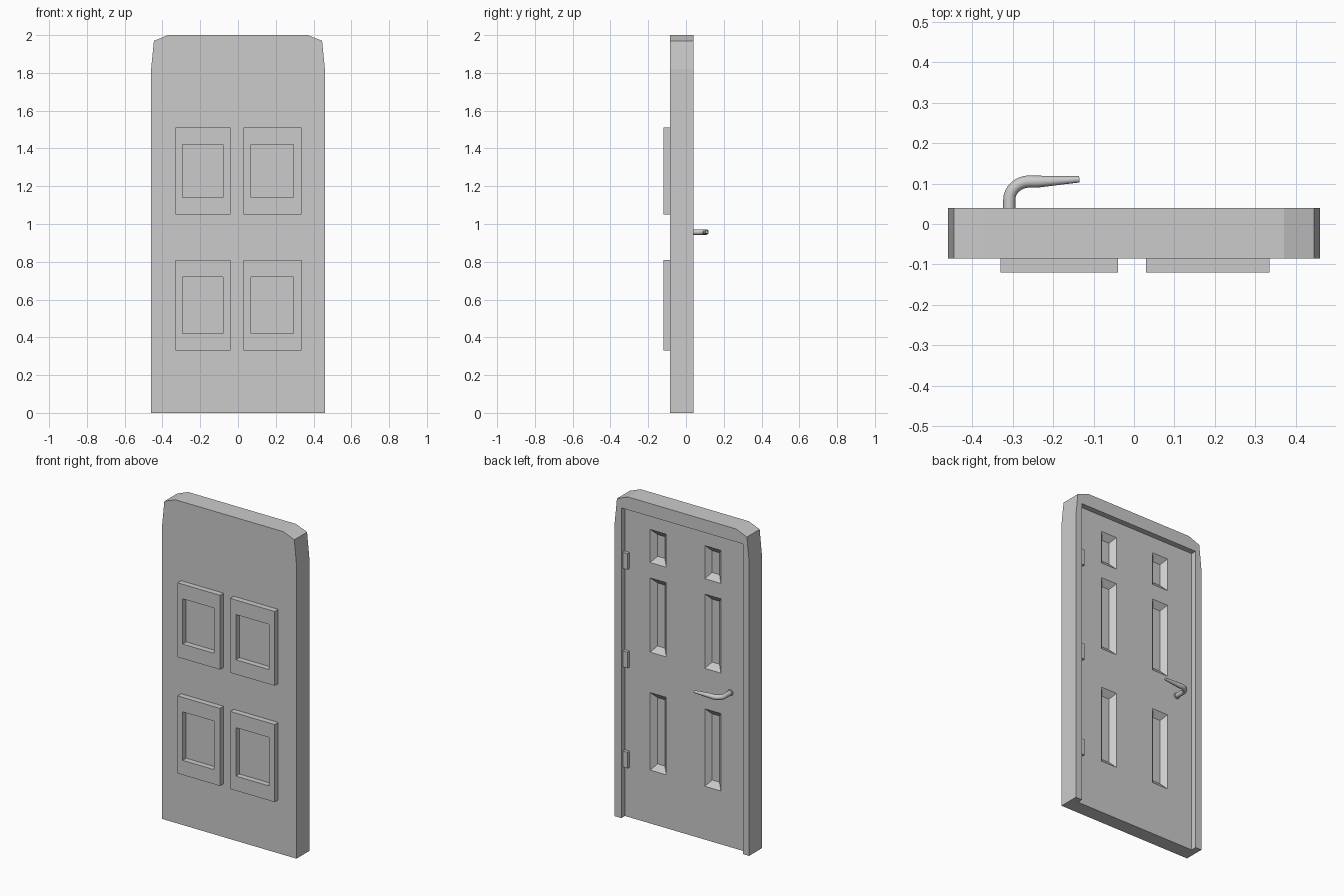
import bpy, bmesh, math

if "Cube" in bpy.data.objects:
    bpy.data.objects.remove(bpy.data.objects["Cube"])


def rect(x0, x1, z0, z1):
    return [(x0, z0), (x1, z0), (x1, z1), (x0, z1)]


def loft(name, loops, ring=False):
    """Skin (profile, y) loops along y; ring joins the last loop to the first."""
    bm = bmesh.new()
    rows = [[bm.verts.new((x, y, z)) for x, z in prof] for prof, y in loops]
    pairs = list(zip(rows, rows[1:])) + ([(rows[-1], rows[0])] if ring else [])
    for a, b in pairs:
        n = len(a)
        for i in range(n):
            j = (i + 1) % n
            bm.faces.new((a[i], a[j], b[j], b[i]))
    if not ring:
        bm.faces.new(rows[0])
        bm.faces.new(rows[-1])
    bmesh.ops.recalc_face_normals(bm, faces=bm.faces)
    mesh = bpy.data.meshes.new(name)
    bm.to_mesh(mesh)
    bm.free()
    ob = bpy.data.objects.new(name, mesh)
    bpy.context.collection.objects.link(ob)
    return ob


def cut(target, cutter):
    cutter.hide_render = True
    mod = target.modifiers.new("cut", 'BOOLEAN')
    mod.operation = 'DIFFERENCE'
    mod.solver = 'EXACT'
    mod.object = cutter
    bpy.context.view_layer.objects.active = target
    bpy.ops.object.modifier_apply(modifier=mod.name)
    bpy.data.objects.remove(cutter)


FRONT, BACK, LEAF = -0.085, 0.04, 0.005

# Door slab with clipped top corners
half = [(0.46, 0), (0.46, 1.82), (0.445, 1.97), (0.37, 2.0)]
outline = half + [(-x, z) for x, z in reversed(half)]
slab = loft("door_slab", [(outline, FRONT), (outline, BACK)])

# Recessed leaf on the back, open at the bottom
opening = rect(-0.418, 0.415, -0.1, 1.92)
cut(slab, loft("opening_cutter", [(opening, 0.1), (opening, LEAF)]))

# Six sunken panels with sloped sides
for z0, z1 in ((0.33, 0.81), (1.06, 1.52), (1.615, 1.82)):
    for x0, x1 in ((-0.242, -0.132), (0.132, 0.242)):
        outer = rect(x0, x1, z0, z1)
        inner = rect(x0 + 0.03, x1 - 0.03, z0 + 0.035, z1 - 0.035)
        cut(slab, loft("panel_cutter",
                       [(outer, 0.03), (outer, LEAF), (inner, LEAF - 0.03)]))

# Four raised frames on the front
for z0, z1, h0, h1 in ((0.33, 0.81, 0.42, 0.72), (1.05, 1.51, 1.14, 1.42)):
    for x0, x1, g0, g1 in ((-0.33, -0.04, -0.295, -0.08),
                           (0.03, 0.335, 0.07, 0.295)):
        outer, inner = rect(x0, x1, z0, z1), rect(g0, g1, h0, h1)
        loft("panel_frame", [(outer, FRONT + 0.005), (outer, -0.12),
                             (inner, -0.12), (inner, FRONT + 0.005)], ring=True)

# Three hinges
for z in (0.36, 0.98, 1.59):
    r = rect(0.383, 0.417, z - 0.05, z + 0.05)
    loft("hinge", [(r, LEAF - 0.005), (r, 0.025)])

# Lever handle: stem, quarter bend, tapering grip
pts = [(-0.308, 0.0, 0.019), (-0.308, 0.012, 0.019), (-0.308, 0.013, 0.015)]
for i in range(9):
    a = math.pi - i * math.pi / 16
    pts.append((-0.258 + 0.05 * math.cos(a), 0.06 + 0.045 * math.sin(a), 0.015))
pts += [(-0.24, 0.1045, 0.0148), (-0.135, 0.1105, 0.0078)]
curve = bpy.data.curves.new("lever_handle", 'CURVE')
curve.dimensions = '3D'
curve.bevel_depth = 1.0
curve.bevel_resolution = 4
curve.use_fill_caps = True
spline = curve.splines.new('POLY')
spline.points.add(len(pts) - 1)
for p, (x, y, r) in zip(spline.points, pts):
    p.co = (x, y, 0.957, 1)
    p.radius = r
handle = bpy.data.objects.new("lever_handle", curve)
bpy.context.collection.objects.link(handle)
bpy.ops.object.select_all(action='DESELECT')
handle.select_set(True)
bpy.context.view_layer.objects.active = handle
bpy.ops.object.convert(target='MESH')
bpy.ops.object.shade_smooth_by_angle(angle=math.radians(40))
